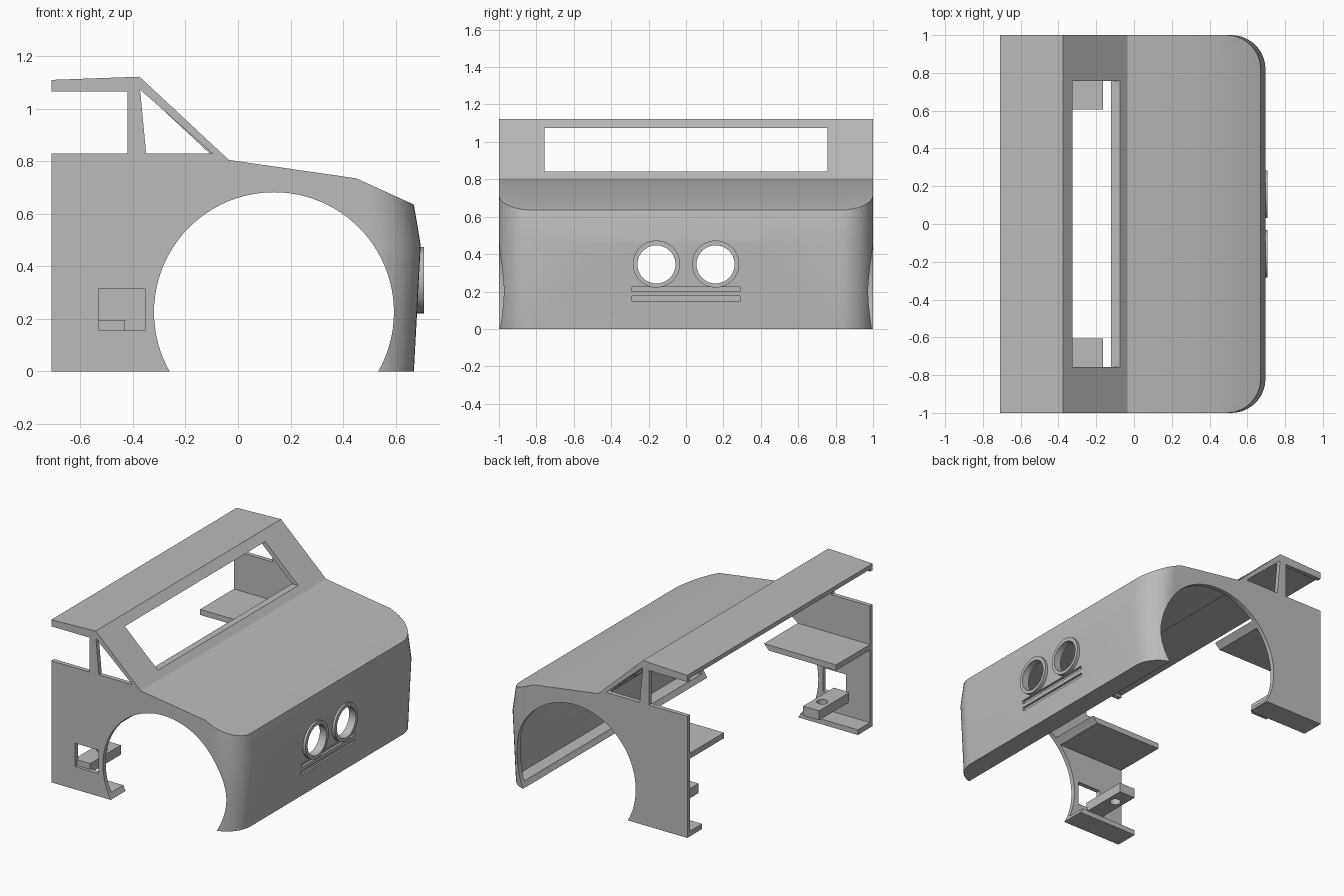
import bpy, bmesh, math
from mathutils import Matrix

if "Cube" in bpy.data.objects:
    bpy.data.objects.remove(bpy.data.objects["Cube"], do_unlink=True)

grey = bpy.data.materials.new("body_grey")
grey.use_nodes = True
colour = (0.5, 0.5, 0.5, 1)
grey.diffuse_color = colour
grey.node_tree.nodes["Principled BSDF"].inputs["Base Color"].default_value = colour


def finish(name, bm):
    bmesh.ops.recalc_face_normals(bm, faces=bm.faces)
    mesh = bpy.data.meshes.new(name)
    bm.to_mesh(mesh)
    bm.free()
    mesh.materials.append(grey)
    ob = bpy.data.objects.new(name, mesh)
    bpy.context.collection.objects.link(ob)
    return ob


def loft(name, sections):
    """Skin a list of equal-length closed sections and cap both ends."""
    bm = bmesh.new()
    rings = [[bm.verts.new(p) for p in s] for s in sections]
    n = len(rings[0])
    for a, b in zip(rings, rings[1:]):
        for i in range(n):
            j = (i + 1) % n
            bm.faces.new((a[i], a[j], b[j], b[i]))
    bm.faces.new(rings[0])
    bm.faces.new(rings[-1])
    return finish(name, bm)


def prism(name, outline, y0, y1):
    return loft(name, [[(x, y, z) for x, z in outline] for y in (y0, y1)])


def block(name, x0, x1, y0, y1, z0, z1):
    return prism(name, [(x0, z0), (x1, z0), (x1, z1), (x0, z1)], y0, y1)


def cylinder(name, centre, radius, length, axis, segments=48):
    bm = bmesh.new()
    bmesh.ops.create_cone(bm, cap_ends=True, segments=segments, radius1=radius,
                          radius2=radius, depth=length)
    turn = {"X": Matrix.Rotation(math.pi / 2, 4, "Y"),
            "Y": Matrix.Rotation(math.pi / 2, 4, "X"), "Z": Matrix()}[axis]
    bm.transform(Matrix.Translation(centre) @ turn)
    return finish(name, bm)


def cut(ob, cutters):
    """Subtract each cutter, then remove it."""
    for c in cutters:
        c.hide_render = True
        mod = ob.modifiers.new("cut", "BOOLEAN")
        mod.operation, mod.solver, mod.object = "DIFFERENCE", "EXACT", c
        bpy.context.view_layer.objects.active = ob
        bpy.ops.object.modifier_apply(modifier=mod.name)
        bpy.data.objects.remove(c, do_unlink=True)


def cab_solid(name, back_low, roof, nose, half, radius):
    """Side profile swept across, with the nose rounded back at both sides."""
    (hx, hz), (nx, nz) = roof[-1], nose[0]
    slope = (hz - nz) / (nx - hx)
    angles = [math.radians(a) for a in range(0, 91, 9)]
    stations = [(half - radius + radius * math.sin(a), radius * (1 - math.cos(a)))
                for a in angles]
    stations = [(-y, d) for y, d in reversed(stations)] + stations
    sections = []
    for y, d in stations:
        front = [(x - d, z) for x, z in nose]
        front[0] = (nx - d, nz + d * slope)
        sections.append([(x, y, z) for x, z in [back_low] + roof + front])
    return loft(name, sections)


def arch():
    return cylinder("arch_cutter", (0.137, 0, 0.225), 0.457, 3, "Y", 96)


# Hollow body shell, open behind and below with a flange along the foot
body = cab_solid("body_shell", (-0.71, 0),
                 [(-0.71, 1.11), (-0.375, 1.122), (-0.035, 0.805), (0.45, 0.735)],
                 [(0.67, 0.635), (0.696, 0.48), (0.67, 0)], 1, 0.18)
cavity = cab_solid("cavity", (-0.8, 0.035),
                   [(-0.8, 1.077), (-0.388, 1.091), (-0.048, 0.774), (0.44, 0.704)],
                   [(0.643, 0.612), (0.665, 0.48), (0.64, 0.035)], 0.97, 0.15)
cut(body, [cavity, block("floor_opening", -0.8, 0.4, -0.84, 0.84, -0.1, 0.1), arch()])

# Windscreen, side windows and the hatch on one side
cut(body, [block("windscreen", -0.5, 0.1, -0.757, 0.757, 0.842, 1.075)])
for y0, y1 in ((-1.1, -0.93), (0.93, 1.1)):
    cut(body, [block("side_window", -0.8, -0.42, y0, y1, 0.83, 1.065),
               prism("quarter_window", [(-0.373, 1.073), (-0.35, 0.83), (-0.097, 0.83)], y0, y1)])
cut(body, [block("hatch", -0.53, -0.355, -1.1, -0.9, 0.155, 0.315)])

# Lamp openings, small marker holes and shallow grille grooves
for s in (-1, 1):
    cut(body, [cylinder("lamp_hole", (0.7, s * 0.158, 0.345), 0.102, 0.3, "X"),
               cylinder("marker_hole", (0.7, s * 0.465, 0.345), 0.033, 0.3, "X", 32)])
for z in (0.15, 0.2):
    cut(body, [block("groove", 0.665, 0.8, -0.29, 0.29, z, z + 0.025)])

parts = [body]
for s, side in ((-1, "right"), (1, "left")):
    # Lamp rings
    ring = cylinder("lamp_ring_" + side, (0.69, s * 0.158, 0.347), 0.126, 0.036, "X")
    cut(ring, [cylinder("ring_hole", (0.69, s * 0.158, 0.345), 0.102, 0.3, "X")])
    # Inner shelves, trimmed by the wheel arch
    shelf = block("shelf_" + side, -0.71, 0, s * 0.605, s * 0.98, 0.53, 0.568)
    cut(shelf, [arch()])
    # Drilled mounting blocks
    mount = block("mount_block_" + side, -0.55, -0.43, s * 0.65, s * 0.98, 0.13, 0.195)
    cut(mount, [cylinder("bolt_hole", (-0.49, s * 0.77, 0.16), 0.035, 0.3, "Z", 32)])
    parts += [ring, shelf, mount]

for ob in parts:
    bpy.ops.object.select_all(action="DESELECT")
    ob.select_set(True)
    bpy.context.view_layer.objects.active = ob
    bpy.ops.object.shade_smooth_by_angle(angle=math.radians(20))
